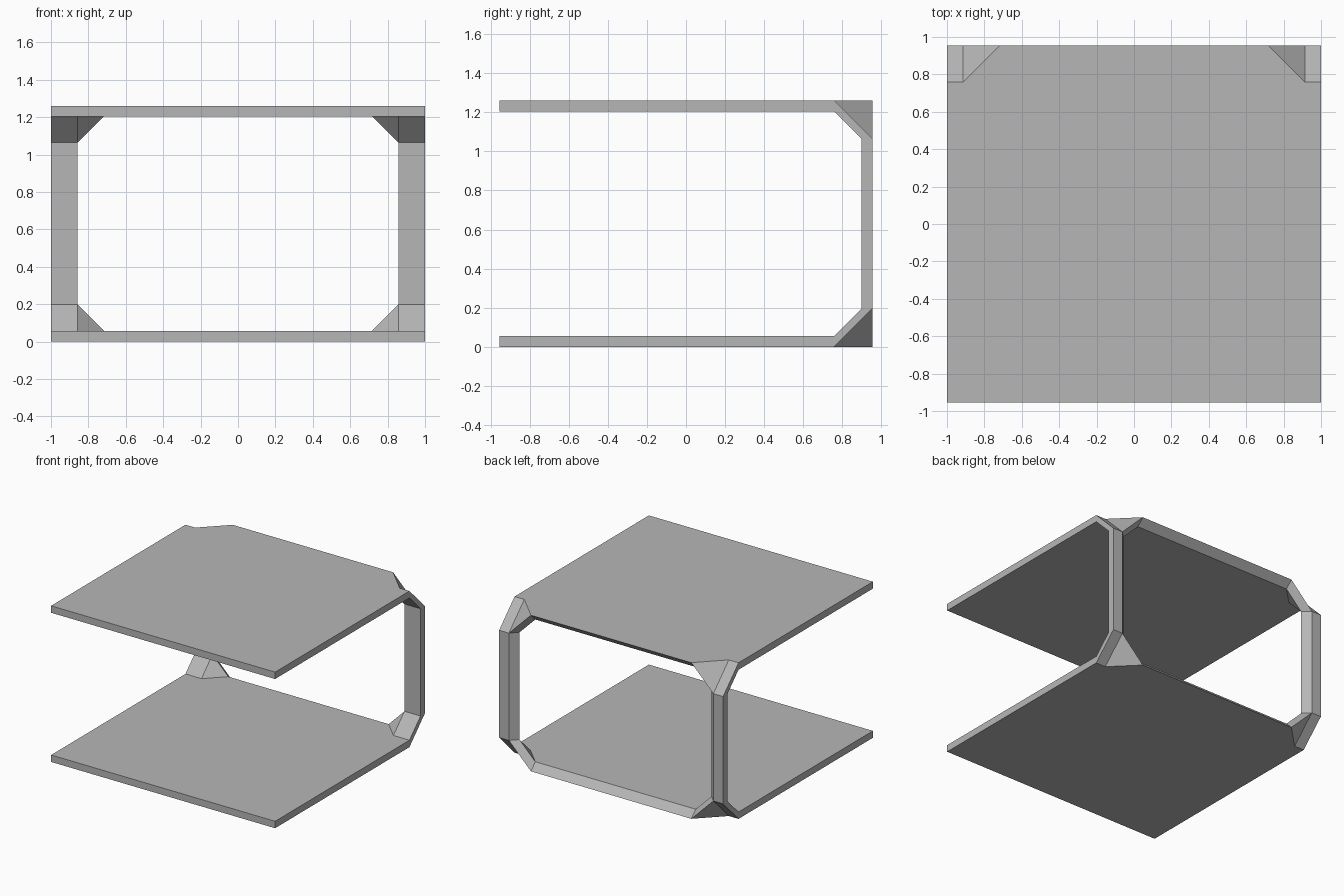
import bpy, bmesh
from mathutils import Vector

if "Cube" in bpy.data.objects:
    bpy.data.objects.remove(bpy.data.objects["Cube"])

T = 0.056            # wall thickness
Y, H = 0.955, 1.26   # half depth, full height
C = 0.197            # corner chamfer
PX = 0.913           # inner edge of the post on the outside face

# Lower right quarter: outer point, and direction to its inner twin (times T)
POINTS = [
    ((0, -Y, 0), (0, 0, 1)),               # 0 front middle
    ((1, -Y, 0), (0, 0, 1)),               # 1 front corner
    ((1, Y - C, 0), (0, 0, 1)),            # 2 chamfer start, side
    ((PX, Y - C, 0), (-1, 0, 1)),          # 3 chamfer start, inside
    ((PX - C, Y, 0), (0, -1, 1)),          # 4 gusset tip on plate
    ((0, Y, 0), (0, -1, 1)),               # 5 back middle
    ((1, Y, C), (0, -1, 0)),               # 6 post foot, side
    ((PX, Y, C), (-1, -1, 0)),             # 7 post foot, inside
    ((1, Y, H / 2), (0, -1, 0)),           # 8 post mid height, side
    ((PX, Y, H / 2), (-1, -1, 0)),         # 9 post mid height, inside
]
# Plate, chamfer, corner gusset, post
FACES = [(0, 1, 2, 3, 4, 5), (3, 2, 6, 7), (3, 7, 4), (7, 6, 8, 9)]
# Open borders of the shell that get a rim
RIMS = [(0, 1, 2, 6, 8), (9, 7, 4, 5)]


def add_quarter(bm, sx, flip):
    def place(p):
        return bm.verts.new((p.x * sx, p.y, H - p.z if flip else p.z))
    outer = [place(Vector(p)) for p, d in POINTS]
    inner = [place(Vector(p) + Vector(d) * T) for p, d in POINTS]
    for f in FACES:
        bm.faces.new([outer[i] for i in f])
        bm.faces.new([inner[i] for i in reversed(f)])
    for rim in RIMS:
        for a, b in zip(rim, rim[1:]):
            bm.faces.new((outer[b], outer[a], inner[a], inner[b]))


# Mirror the quarter left/right and bottom/top into one closed shell
bm = bmesh.new()
for sx in (1, -1):
    for flip in (False, True):
        add_quarter(bm, sx, flip)
bmesh.ops.remove_doubles(bm, verts=bm.verts, dist=1e-4)
bmesh.ops.recalc_face_normals(bm, faces=bm.faces)
# Remove the flat seams left by mirroring
bmesh.ops.dissolve_limit(bm, angle_limit=0.01, verts=bm.verts, edges=bm.edges)

mesh = bpy.data.meshes.new("two_plate_frame")
bm.to_mesh(mesh)
bm.free()

# Darker grey than the default
grey = bpy.data.materials.new("mid_grey")
grey.diffuse_color = (0.47, 0.47, 0.47, 1)
grey.use_nodes = True
grey.node_tree.nodes["Principled BSDF"].inputs["Base Color"].default_value = grey.diffuse_color
mesh.materials.append(grey)
bpy.context.collection.objects.link(bpy.data.objects.new("two_plate_frame", mesh))
